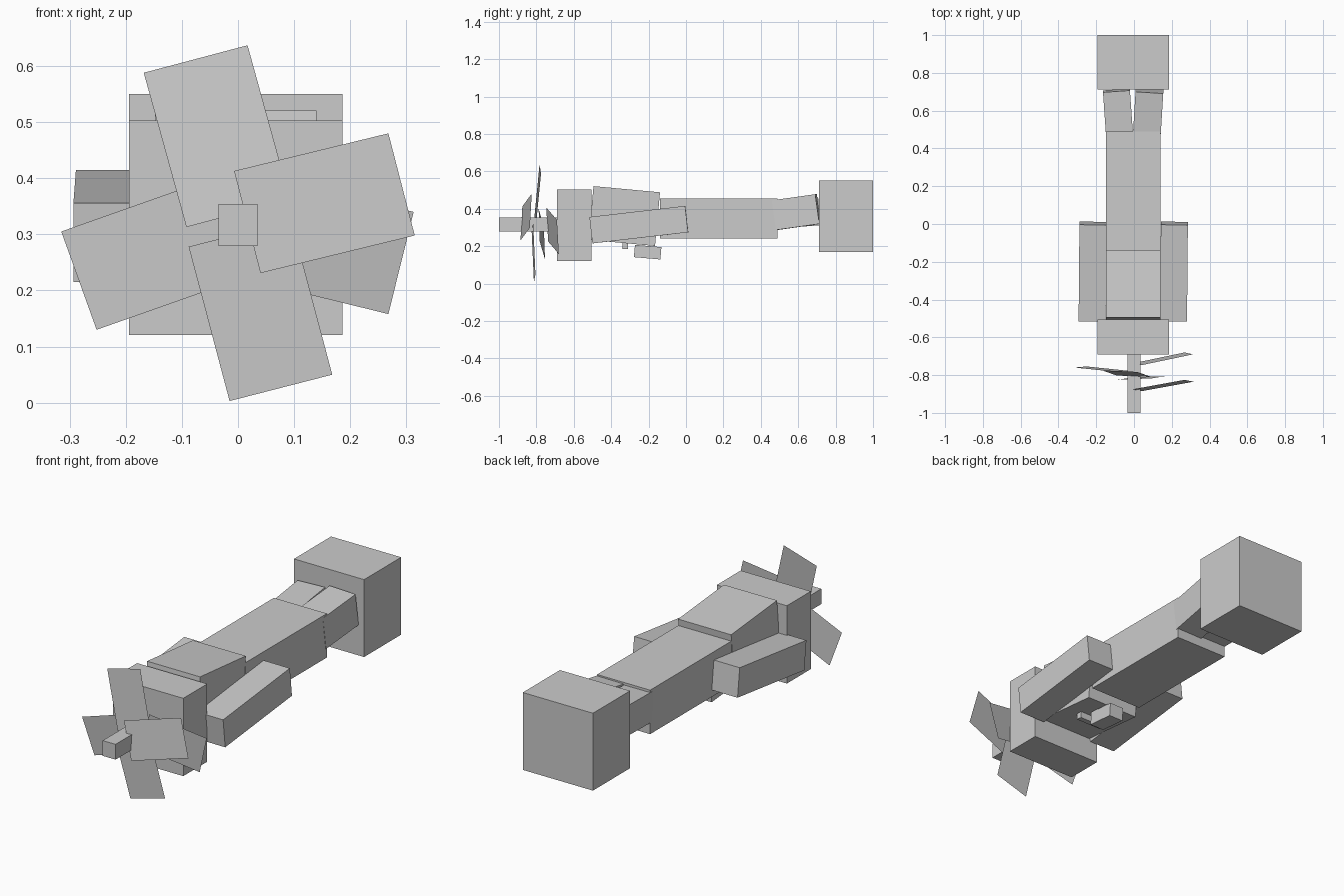
import bpy
import bmesh
from mathutils import Vector, Euler
from math import radians

if "Cube" in bpy.data.objects:
    bpy.data.objects.remove(bpy.data.objects["Cube"])


def box(name, center, size, pitch=0, yaw=0):
    bm = bmesh.new()
    bmesh.ops.create_cube(bm, size=1)
    bmesh.ops.scale(bm, vec=size, verts=bm.verts)
    me = bpy.data.meshes.new(name)
    bm.to_mesh(me)
    bm.free()
    ob = bpy.data.objects.new(name, me)
    ob.location = center
    ob.rotation_euler = Euler((radians(pitch), 0, radians(yaw)))
    bpy.context.collection.objects.link(ob)
    return ob


def blade(name, corner, along, across):
    # flat parallelogram from one corner and two edges
    c, a, b = Vector(corner), Vector(along), Vector(across)
    me = bpy.data.meshes.new(name)
    me.from_pydata([c, c + a, c + a + b, c + b], [], [(0, 1, 2, 3)])
    bpy.context.collection.objects.link(bpy.data.objects.new(name, me))


X = -0.004  # centre line of the body

# end blocks and shaft
box("rear_block", (X, 0.856, 0.36), (0.381, 0.288, 0.38))
box("front_block", (X, -0.598, 0.312), (0.381, 0.186, 0.382))
box("propeller_shaft", (0, -0.843, 0.317), (0.07, 0.314, 0.075))

# body and tilted chest
box("body", (X, 0.175, 0.348), (0.288, 0.63, 0.216))
box("chest", (X, -0.33, 0.361), (0.288, 0.357, 0.288), pitch=-5.3)

# side arms
for side, s in (("left", -1), ("right", 1)):
    box(side + "_arm", (X + s * 0.2155, -0.252, 0.315),
        (0.143, 0.515, 0.142), pitch=6.6, yaw=-0.5)

# splayed legs
box("left_leg", (-0.085, 0.59, 0.377), (0.143, 0.235, 0.148), pitch=4, yaw=4)
box("right_leg", (0.075, 0.59, 0.382), (0.147, 0.235, 0.16), pitch=8, yaw=-3.5)

# small fittings under the chest
box("under_pouch", (X, -0.205, 0.168), (0.078, 0.142, 0.066), pitch=-5)
box("under_bar", (X, -0.325, 0.203), (0.14, 0.03, 0.036), pitch=-5)

# propeller blades
blade("top_blade", (-0.168, -0.775, 0.588), (0.185, -0.008, 0.049), (0.076, -0.027, -0.275))
blade("bottom_blade", (-0.088, -0.825, 0.278), (0.073, 0.012, -0.275), (0.183, 0.008, 0.047))
blade("right_blade", (-0.007, -0.875, 0.413), (0.275, 0.05, 0.067), (0.047, -0.01, -0.182))
blade("left_blade", (-0.315, -0.76, 0.305), (0.063, 0.006, -0.175), (0.269, -0.028, 0.095))
blade("rear_blade", (0.268, -0.68, 0.158), (0.045, -0.01, 0.182), (-0.272, -0.057, 0.067))
